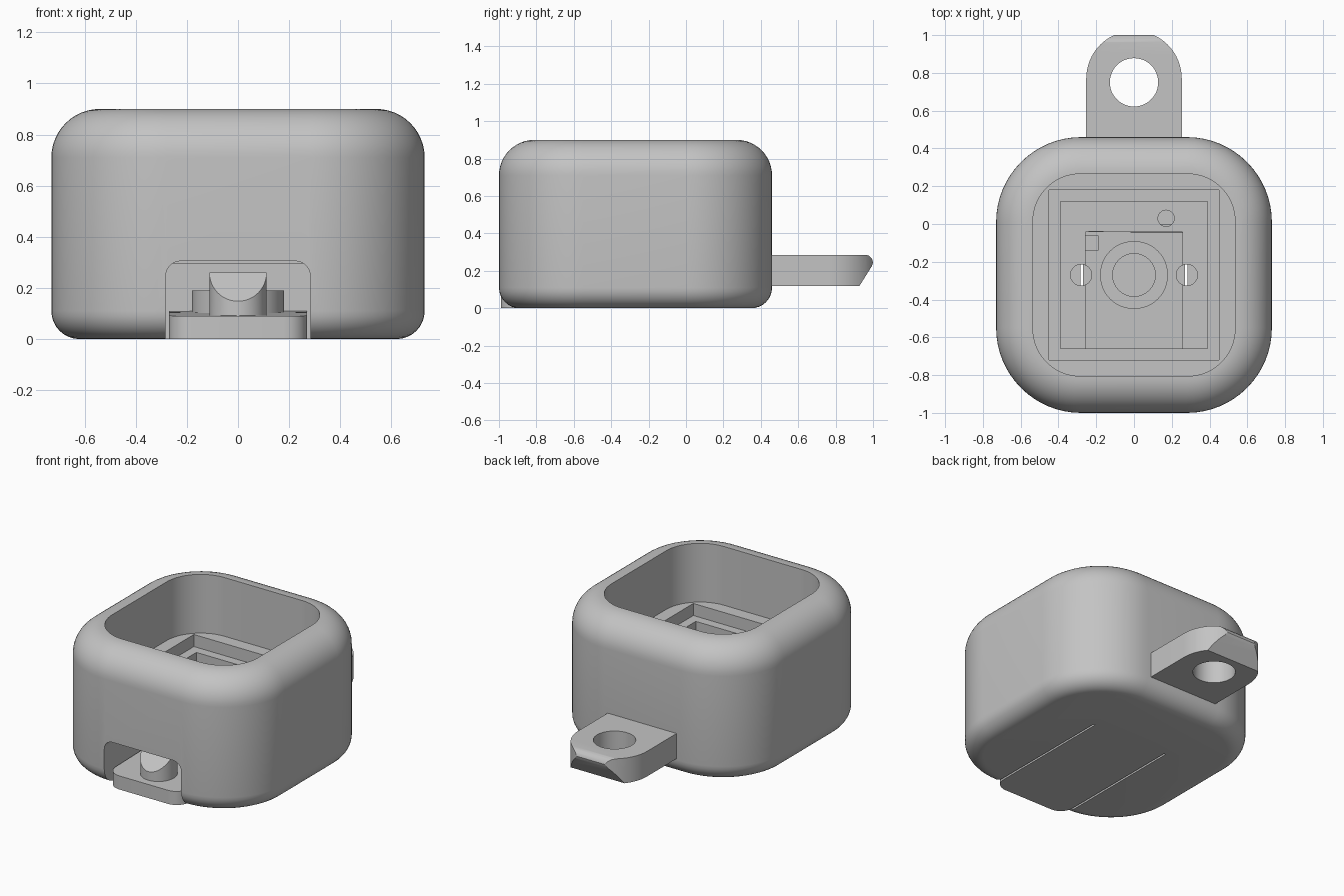
import bpy, bmesh, math
from math import sin, cos, pi

cube = bpy.data.objects.get("Cube")
if cube:
    bpy.data.objects.remove(cube, do_unlink=True)

grey = bpy.data.materials.new("plain_grey")
grey.use_nodes = True
grey.diffuse_color = (0.55, 0.55, 0.55, 1)
grey.node_tree.nodes["Principled BSDF"].inputs["Base Color"].default_value = (0.55, 0.55, 0.55, 1)

MID = -0.27  # centre of the housing in y


def loft(name, loops):
    """Closed solid through a stack of equal-length point loops."""
    bm = bmesh.new()
    rings = [[bm.verts.new(p) for p in loop] for loop in loops]
    n = len(rings[0])
    for a, b in zip(rings, rings[1:]):
        for i in range(n):
            j = (i + 1) % n
            bm.faces.new((a[i], a[j], b[j], b[i]))
    bm.faces.new(rings[0])
    bm.faces.new(rings[-1])
    bmesh.ops.recalc_face_normals(bm, faces=bm.faces)
    mesh = bpy.data.meshes.new(name)
    bm.to_mesh(mesh)
    bm.free()
    ob = bpy.data.objects.new(name, mesh)
    bpy.context.collection.objects.link(ob)
    mesh.materials.append(grey)
    return ob


def rounded(half, r, z, cy=MID, steps=16):
    """Rounded square outline at height z."""
    pts = []
    for k in range(4):
        q = k * pi / 2 + pi / 4
        sx, sy = math.copysign(1, cos(q)), math.copysign(1, sin(q))
        for i in range(steps + 1):
            a = k * pi / 2 + i * pi / 2 / steps
            pts.append((sx * (half - r) + r * cos(a), cy + sy * (half - r) + r * sin(a), z))
    return pts


def box(name, x0, x1, y0, y1, z0, z1):
    flat = [(x0, y0), (x1, y0), (x1, y1), (x0, y1)]
    return loft(name, [[(x, y, z) for x, y in flat] for z in (z0, z1)])


def cylinder(name, x, y, r, z0, z1, n=48):
    flat = [(x + r * cos(2 * pi * i / n), y + r * sin(2 * pi * i / n)) for i in range(n)]
    return loft(name, [[(px, py, z) for px, py in flat] for z in (z0, z1)])


def cut(target, *cutters):
    """Subtract the cutters, then remove them."""
    for c in cutters:
        mod = target.modifiers.new("cut", "BOOLEAN")
        mod.operation, mod.solver, mod.object = "DIFFERENCE", "EXACT", c
        bpy.context.view_layer.objects.active = target
        bpy.ops.object.modifier_apply(modifier=mod.name)
        bpy.data.objects.remove(c, do_unlink=True)


# Housing: rounded block with a small lower and a large upper fillet
layers = []
for i in range(9):
    a = i * pi / 16
    layers.append((0.11 * (1 - sin(a)), 0.11 * (1 - cos(a))))
for i in range(13):
    a = i * pi / 24
    layers.append((0.19 * (1 - cos(a)), 0.71 + 0.19 * sin(a)))
housing = loft("housing", [rounded(0.73 - d, 0.45 - d, z) for d, z in layers])

# Stepped well from the top
cut(housing,
    loft("well", [rounded(0.535, 0.25, z) for z in (0.51, 1.0)]),
    box("upper_step", -0.45, 0.45, MID - 0.45, MID + 0.45, 0.43, 0.6),
    box("lower_step", -0.39, 0.39, MID - 0.39, MID + 0.39, 0.295, 0.6))

# Latch pocket: arched tunnel open to the front, with a leaning back wall
arch = [(-0.283, -0.1), (0.283, -0.1)]
for side, start in ((1, 0), (-1, pi / 2)):
    for i in range(9):
        a = start + i * pi / 16
        arch.append((side * 0.223 + 0.06 * cos(a), 0.245 + 0.06 * sin(a)))
back = lambda z: -0.04 if z < 0 else -0.06 + (z - 0.11) * 0.1
cut(housing, loft("latch_pocket", [[(x, -1.1, z) for x, z in arch],
                                   [(x, back(z), z) for x, z in arch]]))

# Peg holes in the well floor
cut(housing,
    cylinder("pin_hole", 0.17, 0.03, 0.043, 0.1, 0.4),
    *[cylinder("side_hole", s * 0.28, MID, 0.056, 0.08, 0.4) for s in (-1, 1)])

# Flexible tongue with rounded front corners, rising slightly to the rear
outline = [(0.27, 0.0), (-0.27, 0.0)]
for side, start in ((-1, pi), (1, 1.5 * pi)):
    for i in range(9):
        a = start + i * pi / 16
        outline.append((side * 0.18 + 0.09 * cos(a), -0.9 + 0.09 * sin(a)))
tongue = loft("tongue", [[(x, y, 0.0) for x, y in outline],
                         [(x, y, 0.11 + 0.02 * y) for x, y in outline]])
boss = cylinder("centre_boss", 0, MID, 0.18, 0.05, 0.19)
cut(boss, cylinder("boss_hole", 0, MID, 0.113, 0.03, 0.4))
cut(tongue,
    cylinder("centre_hole", 0, MID, 0.113, 0.05, 0.4),
    box("pin_recess", -0.3, -0.19, -0.14, -0.06, 0.08, 0.2),
    *[cylinder("side_hole", s * 0.28, MID, 0.056, 0.08, 0.4) for s in (-1, 1)])

# Latch post with a ramp on its front half
post_y = -0.83
post = cylinder("latch_post", 0, post_y, 0.112, 0.05, 0.26)
ramp = [(post_y, 0.26), (post_y + 0.1, 0.36), (post_y - 0.3, 0.36), (post_y - 0.3, -0.04)]
cut(post, loft("ramp_cut", [[(x, y, z) for y, z in ramp] for x in (-0.3, 0.3)]))

# Rear loop: rounded tab with an eye and an undercut, rounded nose
tab = [(-0.253, 0.41), (0.253, 0.41)]
for i in range(33):
    a = i * pi / 32
    tab.append((0.253 * cos(a), 0.77 + 0.253 * sin(a)))
loop = loft("rear_loop", [[(x, y, z) for x, y in tab] for z in (0.118, 0.285)])
nose = [(0.925, 0.115), (0.994, 0.225), (1.0, 0.245), (0.994, 0.265),
        (0.98, 0.28), (0.96, 0.286), (0.96, 0.4), (1.2, 0.4), (1.2, 0.0), (0.853, 0.0)]
cut(loop,
    loft("nose_cut", [[(x, y, z) for y, z in nose] for x in (-0.4, 0.4)]),
    cylinder("eye", 0, 0.75, 0.128, 0, 0.5))

# Smooth shading with sharp creases
for ob in (housing, tongue, boss, post, loop):
    bpy.ops.object.select_all(action="DESELECT")
    ob.select_set(True)
    bpy.context.view_layer.objects.active = ob
    bpy.ops.object.shade_smooth_by_angle(angle=math.radians(30))
